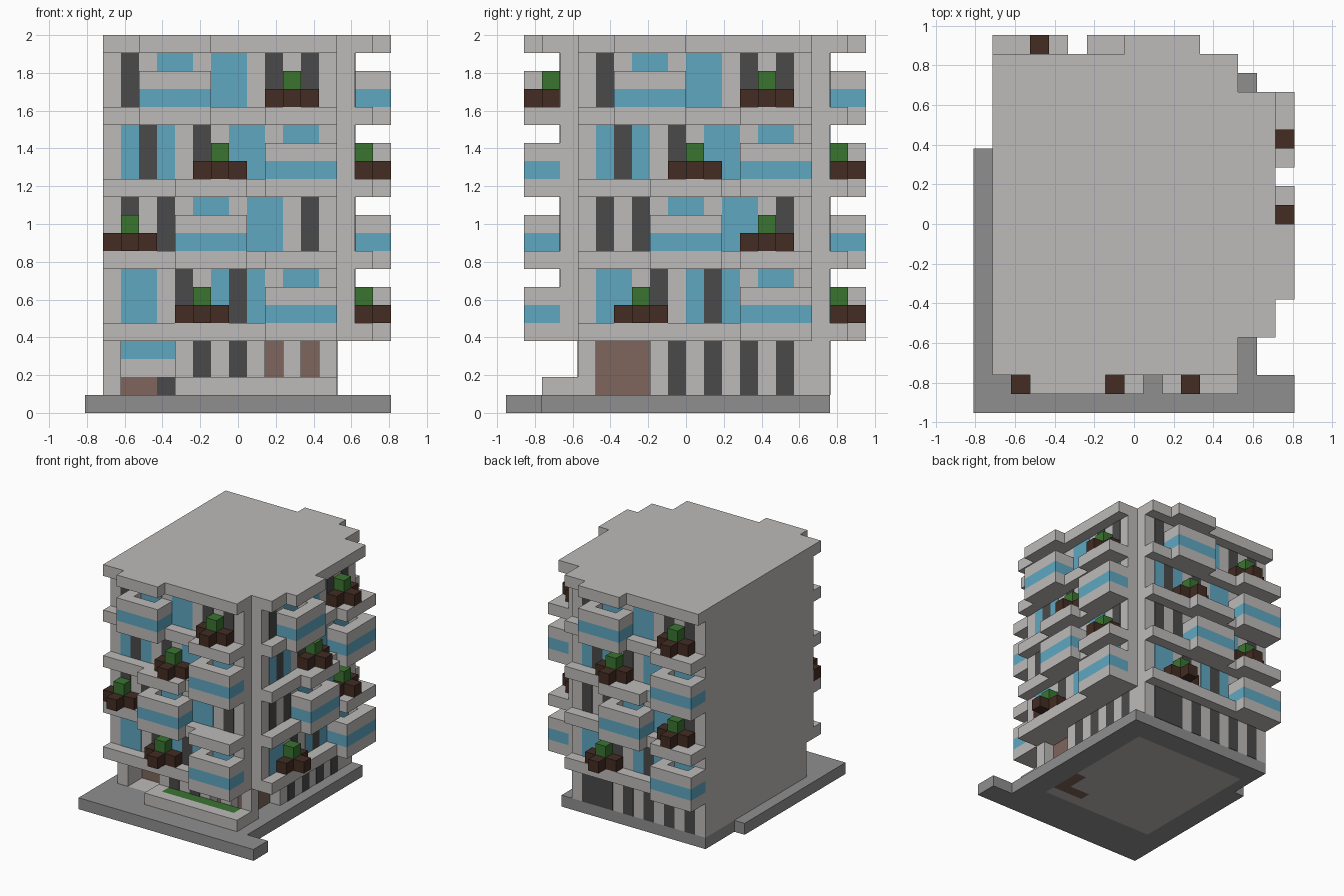
import bpy, bmesh
from mathutils import Vector

if "Cube" in bpy.data.objects:
    bpy.data.objects.remove(bpy.data.objects["Cube"], do_unlink=True)

U = 2 / 21                      # building module
ORIGIN = Vector((8.5, 10, 0))   # plan centre, in modules


def material(name, hexcode):
    srgb = [int(hexcode[n:n + 2], 16) / 255 for n in (0, 2, 4)]
    lin = [c / 12.92 if c < 0.04 else ((c + 0.055) / 1.055) ** 2.4 for c in srgb]
    mat = bpy.data.materials.new(name)
    mat.use_nodes = True
    mat.diffuse_color = (*lin, 1)
    mat.node_tree.nodes["Principled BSDF"].inputs["Base Color"].default_value = (*lin, 1)
    return mat


CONCRETE = material("light_concrete", "BDBBB9")
PAVING = material("grey_paving", "8F8F8F")
GLASS = material("blue_glass", "5FA7C1")
DARK = material("dark_window", "4A4A4A")
DOOR = material("brown_door", "7E665C")
SOIL = material("dark_soil", "432C23")
LEAF = material("green_leaves", "3A7430")


def build(name, mat, boxes):
    """One object from boxes given as (low corner, high corner) in modules."""
    bm = bmesh.new()
    for a, b in boxes:
        lo = Vector(map(min, a, b))
        hi = Vector(map(max, a, b))
        verts = bmesh.ops.create_cube(bm, size=1)["verts"]
        for v in verts:
            p = (lo + hi) / 2 + Vector(c * s for c, s in zip(v.co, hi - lo))
            v.co = (p - ORIGIN) * U
    mesh = bpy.data.meshes.new(name)
    bm.to_mesh(mesh)
    bm.free()
    mesh.materials.append(mat)
    obj = bpy.data.objects.new(name, mesh)
    bpy.context.scene.collection.objects.link(obj)
    return obj


def block(i0, i1, j0, j1, k0, k1):
    return (i0, j0, k0), (i1, j1, k1)


# Facade frames: c runs to the viewer's right, d runs outward from the wall
FRAMES = {
    "front": lambda c, d, k: (1 + c, 3 - d, k),
    "right": lambda c, d, k: (15 + d, 4 + c, k),
    "back": lambda c, d, k: (14 - c, 18 + d, k),
}


def on(side, c0, c1, d0, d1, k0, k1):
    f = FRAMES[side]
    return f(c0, d0, k0), f(c1, d1, k1)


# Paving around the lobby floor
build("paving", PAVING, [
    block(0, 17, 0, 2, 0, 1), block(0, 15, 2, 4, 0, 1), block(0, 2, 4, 14, 0, 1),
    block(1, 2, 14, 18, 0, 1), block(13, 15, 4, 16, 0, 1), block(2, 15, 16, 18, 0, 1)])
build("lobby_floor", CONCRETE, [
    block(2, 10, 4, 16, 0, 1), block(10, 13, 4, 5, 0, 1),
    block(10, 12, 6, 16, 0, 1), block(12, 13, 8, 16, 0, 1)])

# Ground storey with recessed entrance and corner doors
build("ground_walls", CONCRETE, [
    block(1, 12, 6, 18, 1, 4), block(12, 14, 8, 18, 1, 4), block(1, 2, 4, 6, 1, 4),
    block(5, 10, 4, 6, 1, 4), block(11, 12, 4, 5, 1, 4), block(13, 14, 4, 5, 1, 4)])
build("corner_doors", DOOR, [block(10, 13, 5, 6, 0, 4), block(12, 13, 6, 8, 0, 4)])
T = 0.04                        # plate thickness in modules
build("entrance_door", DOOR, [block(2, 4, 6 - T, 6, 1, 2)])
build("entrance_side_light", DARK, [block(4, 5, 6 - T, 6, 1, 2)])
build("entrance_window", GLASS, [block(2, 5, 6 - T, 6, 3, 4)])
build("ground_windows", DARK,
      [block(i, i + 1, 4 - T, 4, 1, 4) for i in (6, 8)]
      + [block(14, 14 + T, j, j + 1, 1, 4) for j in (9, 11, 13, 15)]
      + [on("back", c, c + w, 0, T, 1, 4)
         for c, w in ((1, 3), (5, 1), (7, 1), (9, 1), (11, 1))])

# Front lawn planter
build("lawn_planter", CONCRETE, [
    block(5, 14, 2, 3, 1, 2), block(5, 6, 3, 4, 1, 2), block(13, 14, 3, 4, 1, 2)])
build("lawn", LEAF, [block(6, 13, 3, 4, 1, 2)])

# Main tower with stepped corners
build("tower", CONCRETE, [block(1, 14, 3, 18, 4, 21), block(14, 15, 4, 17, 4, 21)])

# Window columns of each storey: g wall, b blue glass, d dark
STOREYS = {5: "gbbgdgbdbgbbg", 9: "gdgdgbbgbbgdg",
           13: "gbdbgdgbbgbbg", 17: "gdgbbgbbgdgdg"}
# Start columns of balcony and flower box on each storey
BALCONY = {5: 9, 9: 4, 13: 9, 17: 2}
FLOWERS = {"front": {5: 4, 9: 0, 13: 5, 17: 9},
           "right": {5: 2, 9: 9, 13: 5, 17: 9},
           "back": {5: 2, 9: 9, 13: 3, 17: 9}}


def parapet(side, c, k):
    """U-shaped balcony rail, one module high."""
    return [on(side, c, c + 4, 1, 2, k, k + 1),
            on(side, c, c + 1, 0, 1, k, k + 1),
            on(side, c + 3, c + 4, 0, 1, k, k + 1)]


for side in FRAMES:
    # Slabs project further above and below each balcony
    slabs = [on(side, 0, 13, 0, 1, k, k + 1) for k in range(4, 21, 4)]
    for k, c in BALCONY.items():
        slabs += [on(side, c, c + 4, 1, 2, s, s + 1) for s in (k - 1, k + 3)]
    build(side + "_slabs", CONCRETE, slabs)

    for letter, mat, label in (("b", GLASS, "_glass"), ("d", DARK, "_dark_windows")):
        build(side + label, mat,
              [on(side, c, c + 1, 0, T, k, k + 3)
               for k, row in STOREYS.items() for c, x in enumerate(row) if x == letter])

    for k, c in BALCONY.items():
        build(f"{side}_balcony_glass_{k // 4}", GLASS, parapet(side, c, k))
        build(f"{side}_balcony_rail_{k // 4}", CONCRETE, parapet(side, c, k + 1))

    for k, c in FLOWERS[side].items():
        build(f"{side}_flower_box_{k // 4}", SOIL, [
            on(side, c + n, c + n + 1, 0, 1, k, k + 1) for n in range(3)]
            + [on(side, c + 1, c + 2, 1, 2, k, k + 1)])
        build(f"{side}_shrub_{k // 4}", LEAF, [on(side, c + 1, c + 2, 0, 1, k + 1, k + 2)])
